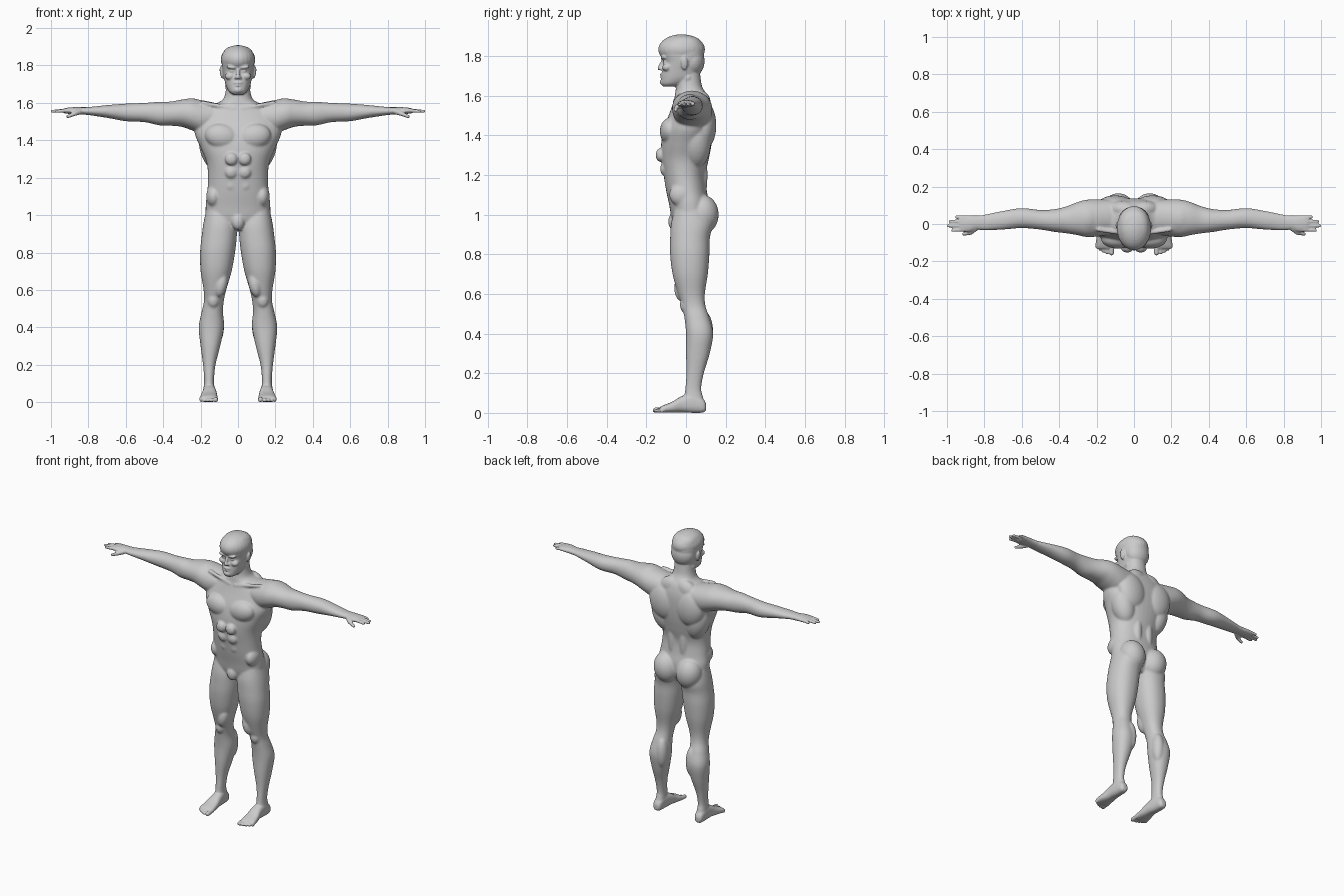
import bpy
import bmesh
import math
from mathutils import Vector, Matrix

default_cube = bpy.data.objects.get("Cube")
if default_cube:
    bpy.data.objects.remove(default_cube, do_unlink=True)

bm = bmesh.new()
AXIS_ORDER = {"x": (2, 0, 1), "y": (0, 2, 1), "z": (0, 1, 2)}


def catmull(a, b, c, d, t):
    """Smooth value between b and c."""
    return b + 0.5 * t * (c - a + t * (2 * a - 5 * b + 4 * c - d + t * (3 * (b - c) + d - a)))


def refine(rows, steps=5):
    """Insert smooth in-between sections."""
    result = []
    last = len(rows) - 1
    for i in range(last):
        window = [rows[max(i - 1, 0)], rows[i], rows[i + 1], rows[min(i + 2, last)]]
        for s in range(steps):
            result.append([catmull(*column, s / steps) for column in zip(*window)])
    result.append(list(rows[last]))
    return result


def loft(axis, rows, power=2.2, sides=40, mirror=False):
    """Skin rounded sections: position, low and high of the two other axes."""
    for sign in ((1, -1) if mirror else (1,)):
        rings = []
        for pos, u_low, u_high, v_low, v_high in refine(rows):
            ring = []
            for k in range(sides):
                angle = math.tau * k / sides
                c, s = math.cos(angle), math.sin(angle)
                u = (u_low + u_high + (u_high - u_low) * math.copysign(abs(c) ** (2 / power), c)) / 2
                v = (v_low + v_high + (v_high - v_low) * math.copysign(abs(s) ** (2 / power), s)) / 2
                local = (u, v, pos)
                x, y, z = (local[n] for n in AXIS_ORDER[axis])
                ring.append(bm.verts.new((x * sign, y, z)))
            rings.append(ring)
        for low, high in zip(rings, rings[1:]):
            for k in range(sides):
                j = (k + 1) % sides
                bm.faces.new((low[k], low[j], high[j], high[k]))
        bm.faces.new(rings[0])
        bm.faces.new(rings[-1])


def blob(center, radii, tilt=0.0, mirror=True):
    """Ellipsoid muscle or feature, tilted about the y axis."""
    for sign in ((1, -1) if mirror else (1,)):
        x, y, z = center
        matrix = (Matrix.Translation((x * sign, y, z))
                  @ Matrix.Rotation(tilt * sign, 4, "Y")
                  @ Matrix.Diagonal((*radii, 1)))
        bmesh.ops.create_uvsphere(bm, u_segments=24, v_segments=16, radius=1, matrix=matrix)


def capsule(start, end, r_start, r_end, mirror=True):
    """Tapered round-ended rod."""
    for sign in ((1, -1) if mirror else (1,)):
        flip = Vector((sign, 1, 1))
        a, b = Vector(start) * flip, Vector(end) * flip
        turn = (b - a).to_track_quat("Z", "Y")
        ball = bmesh.ops.create_uvsphere(bm, u_segments=16, v_segments=11, radius=1)
        for vert in ball["verts"]:
            far = vert.co.z > 0
            vert.co = (b if far else a) + turn @ (vert.co * (r_end if far else r_start))


def centred(rows):
    return [(z, -half, half, front, back) for z, half, front, back in rows]


# Torso and neck: height, half width, front, back
loft("z", centred([
    (.92, .09, -.05, .08), (.98, .163, -.072, .112), (1.05, .173, -.085, .118),
    (1.12, .165, -.10, .105), (1.2, .16, -.113, .098), (1.28, .168, -.125, .115),
    (1.36, .2, -.125, .13), (1.44, .232, -.11, .137), (1.52, .22, -.08, .135),
    (1.58, .16, -.06, .12), (1.61, .09, -.055, .102), (1.65, .068, -.05, .08),
    (1.72, .062, -.05, .07)]))

# Torso muscles
blob((.085, -.08, 1.42), (.092, .052, .068), tilt=-.2)      # chest
blob((.1, .095, 1.45), (.1, .058, .12), tilt=.2)            # shoulder blade
blob((.13, .05, 1.36), (.075, .075, .13), tilt=.25)         # flank
blob((.06, .08, 1.56), (.08, .045, .06), tilt=.4)           # upper back
blob((.042, .063, 1.2), (.036, .046, .17))                  # lower back
blob((.084, .083, 1.0), (.084, .082, .1), tilt=.15)         # buttock
blob((.13, -.02, 1.1), (.04, .065, .06))                    # hip
blob((0, -.06, .965), (.035, .03, .045), mirror=False)      # groin
for height in (1.3, 1.23, 1.16):
    blob((.036, .285 - height * .32, height), (.034, .022, .034))
capsule((.02, -.055, 1.57), (.19, -.03, 1.6), .012, .012)   # collarbone
capsule((.052, .01, 1.69), (.018, -.045, 1.58), .018, .014) # neck muscle

# Arms and palms: distance out, front, back, bottom, top
loft("x", [
    (.1, -.05, .125, 1.47, 1.595), (.18, -.065, .132, 1.435, 1.612),
    (.25, -.07, .13, 1.455, 1.622), (.3, -.06, .118, 1.472, 1.618),
    (.36, -.05, .095, 1.478, 1.607), (.42, -.043, .08, 1.48, 1.606),
    (.5, -.03, .075, 1.497, 1.6), (.6, -.022, .085, 1.502, 1.596),
    (.7, -.03, .07, 1.52, 1.588), (.8, -.034, .05, 1.535, 1.578),
    (.84, -.03, .045, 1.538, 1.577), (.88, -.042, .046, 1.54, 1.577),
    (.92, -.042, .046, 1.543, 1.573), (.935, -.038, .042, 1.548, 1.568)],
    power=2.1, mirror=True)
blob((.25, .03, 1.552), (.085, .09, .073))                  # shoulder cap

# Fingers and thumb
for y, tip in ((.038, .948), (.014, .982), (-.01, .993), (-.034, .97)):
    capsule((.91, y * .9, 1.56), (tip, y, 1.555), .011, .0085)
capsule((.85, -.025, 1.552), (.875, -.047, 1.542), .016, .012)
capsule((.875, -.047, 1.542), (.91, -.053, 1.527), .012, .009)

# Legs: height, inner, outer, front, back
loft("z", [
    (1.02, .02, .172, -.06, .11), (.95, .004, .186, -.076, .132),
    (.88, .007, .195, -.08, .12), (.8, .016, .203, -.08, .118),
    (.7, .034, .2, -.068, .11), (.6, .063, .184, -.04, .095),
    (.54, .076, .182, -.02, .098), (.48, .08, .195, -.008, .118),
    (.4, .075, .21, 0, .137), (.3, .095, .2, 0, .12),
    (.2, .12, .187, .002, .09), (.12, .128, .181, -.004, .077),
    (.06, .125, .185, -.01, .09), (.015, .13, .182, 0, .088)], mirror=True)
blob((.132, -.003, .545), (.032, .028, .042))               # kneecap
blob((.09, -.02, .63), (.034, .04, .07), tilt=-.2)          # inner thigh
blob((.112, .095, .41), (.038, .042, .1))                   # calf

# Feet: depth, inner, outer, bottom, top
loft("y", [
    (.102, .14, .17, .014, .045), (.087, .128, .183, .002, .07),
    (.04, .122, .187, 0, .1), (-.02, .115, .19, .003, .085),
    (-.07, .11, .2, .001, .056), (-.115, .108, .206, .001, .038),
    (-.132, .112, .203, .004, .028)], power=2.5, mirror=True)
for x, tip, r in ((.12, -.155, .0135), (.144, -.152, .0105), (.163, -.144, .01),
                  (.181, -.134, .0095), (.197, -.122, .009)):
    capsule((x, -.105, .018), (x, tip, r), r, r)

# Head: height, half width, front, back
loft("z", centred([
    (1.645, .028, -.115, -.03), (1.66, .048, -.124, 0), (1.69, .064, -.124, .055),
    (1.73, .074, -.12, .075), (1.77, .083, -.113, .087), (1.81, .087, -.126, .09),
    (1.85, .085, -.122, .086), (1.88, .073, -.1, .07), (1.898, .05, -.067, .04),
    (1.906, .015, -.035, 0)]), power=2.3)

# Hair
blob((0, -.022, 1.832), (.092, .118, .077), mirror=False)
blob((0, .03, 1.775), (.08, .064, .08), mirror=False)

# Face
capsule((0, -.116, 1.778), (0, -.133, 1.738), .008, .011, mirror=False)
blob((.011, -.124, 1.735), (.009, .011, .008))              # nostril
blob((.032, -.113, 1.79), (.03, .015, .009), tilt=-.1)      # brow
blob((.032, -.105, 1.769), (.015, .012, .008))              # eye
blob((.042, -.096, 1.742), (.028, .024, .02))               # cheek
blob((0, -.118, 1.707), (.025, .014, .006), mirror=False)   # upper lip
blob((0, -.116, 1.693), (.021, .015, .006), mirror=False)   # lower lip
blob((0, -.116, 1.668), (.024, .016, .016), mirror=False)   # chin
blob((.088, -.008, 1.762), (.009, .018, .033), tilt=.15)    # ear

# One skin over all parts
bmesh.ops.recalc_face_normals(bm, faces=bm.faces)
mesh = bpy.data.meshes.new("body")
bm.to_mesh(mesh)
bm.free()
body = bpy.data.objects.new("body", mesh)
bpy.context.collection.objects.link(body)
bpy.context.view_layer.objects.active = body
body.select_set(True)

remesh = body.modifiers.new("skin", "REMESH")
remesh.mode = "VOXEL"
remesh.voxel_size = .005
remesh.use_smooth_shade = True
bpy.ops.object.modifier_apply(modifier=remesh.name)

# Soften everything a little, and trunk and limbs more than head, hands and feet
group = body.vertex_groups.new(name="trunk_and_limbs")
broad = [v.index for v in body.data.vertices
         if abs(v.co.x) < .82 and .1 < v.co.z < 1.63]
group.add(broad, 1.0, "REPLACE")
for name, repeats, only in (("soften", 2, ""), ("blend_muscles", 14, group.name)):
    smooth = body.modifiers.new(name, "SMOOTH")
    smooth.factor = .5
    smooth.iterations = repeats
    smooth.vertex_group = only

# Grey skin
skin = bpy.data.materials.new("grey_skin")
skin.use_nodes = True
grey = (.6, .6, .6, 1)
skin.diffuse_color = grey
skin.node_tree.nodes["Principled BSDF"].inputs["Base Color"].default_value = grey
body.data.materials.clear()
body.data.materials.append(skin)
for polygon in body.data.polygons:
    polygon.material_index = 0
    polygon.use_smooth = True
